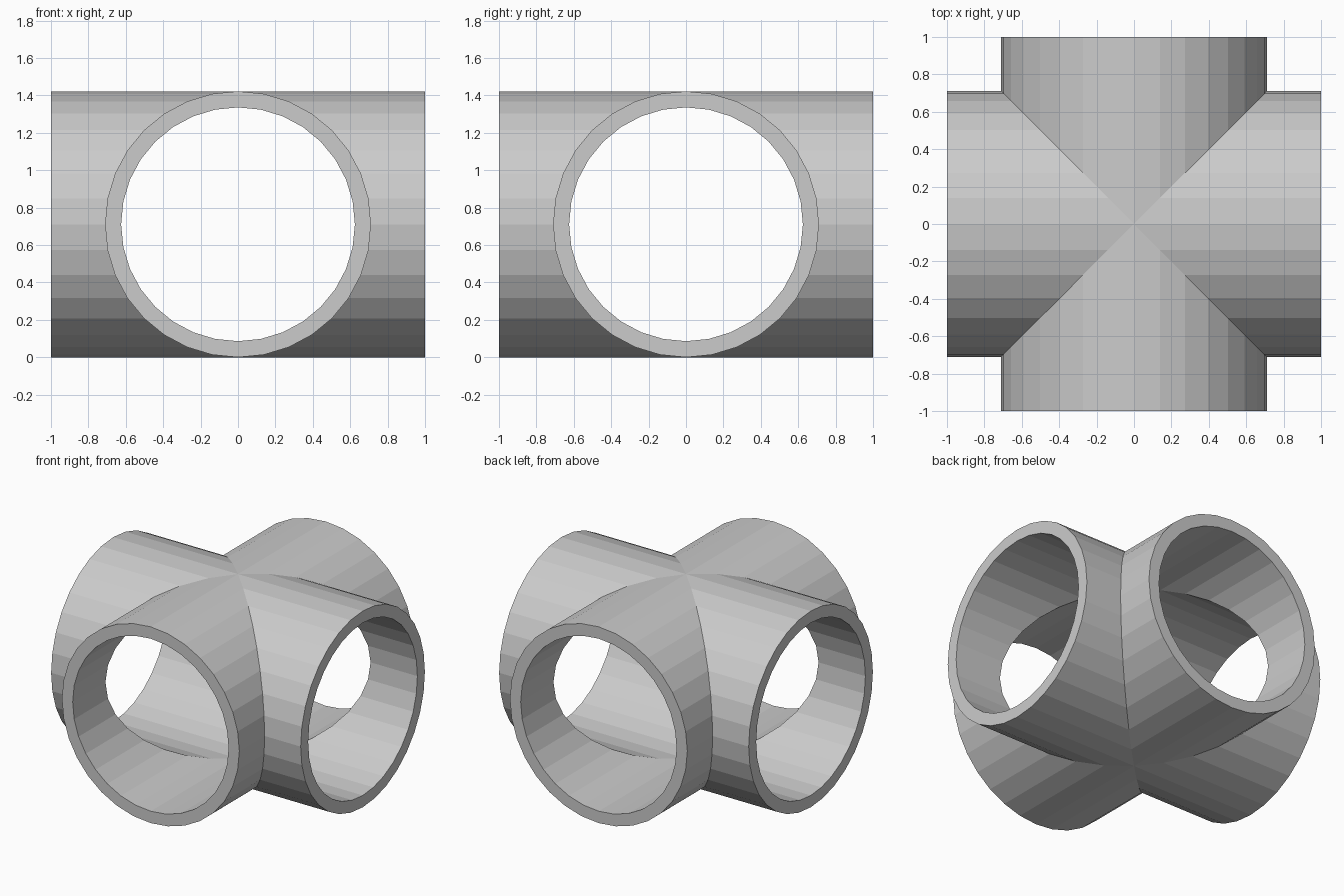
import bpy, bmesh
from math import sin, cos, pi
from mathutils import Matrix

if "Cube" in bpy.data.objects:
    bpy.data.objects.remove(bpy.data.objects["Cube"])

R_OUT, R_IN, HALF, SEG = 0.711, 0.625, 1.0, 32

bm = bmesh.new()


def ring(radius, turn, mitred):
    # Circle at the open end, or its mitred joint with the neighbouring arms
    verts = []
    for i in range(SEG):
        a = 2 * pi * i / SEG
        y, z = radius * cos(a), radius * sin(a)
        x = abs(y) if mitred else HALF
        verts.append(bm.verts.new(turn @ Matrix.Translation((x, y, z)).translation))
    return verts


def bridge(a, b):
    for i in range(SEG):
        j = (i + 1) % SEG
        bm.faces.new((a[i], a[j], b[j], b[i]))


# Four identical mitred pipe arms
for k in range(4):
    turn = Matrix.Rotation(k * pi / 2, 3, 'Z')
    joint_out, end_out = ring(R_OUT, turn, True), ring(R_OUT, turn, False)
    joint_in, end_in = ring(R_IN, turn, True), ring(R_IN, turn, False)
    bridge(joint_out, end_out)   # outer wall
    bridge(end_out, end_in)      # end rim
    bridge(end_in, joint_in)     # bore

# Weld the arms along their joints
bmesh.ops.remove_doubles(bm, verts=bm.verts, dist=0.0001)
bmesh.ops.translate(bm, verts=bm.verts, vec=(0, 0, R_OUT))
bmesh.ops.recalc_face_normals(bm, faces=bm.faces)

mesh = bpy.data.meshes.new("cross_pipe_fitting")
bm.to_mesh(mesh)
bm.free()
bpy.context.collection.objects.link(bpy.data.objects.new("cross_pipe_fitting", mesh))
